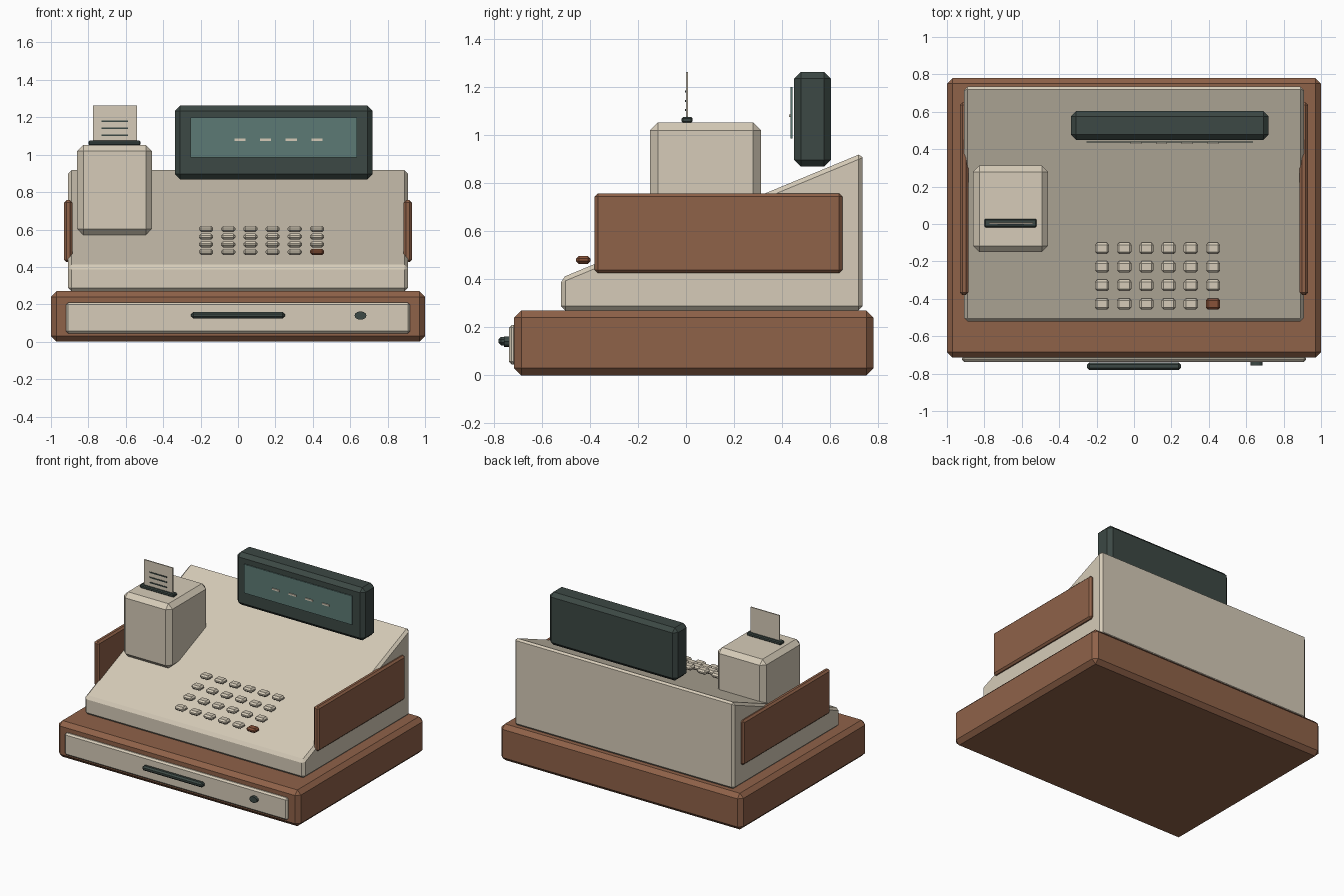
import bpy, bmesh, math

if "Cube" in bpy.data.objects:
    bpy.data.objects.remove(bpy.data.objects["Cube"])


def material(name, rgb):
    m = bpy.data.materials.new(name)
    m.diffuse_color = (*rgb, 1)
    m.use_nodes = True
    m.node_tree.nodes["Principled BSDF"].inputs["Base Color"].default_value = m.diffuse_color
    return m


BEIGE = material("warm_beige", (0.67, 0.60, 0.48))
BROWN = material("wood_brown", (0.275, 0.122, 0.066))
DARK = material("dark_green", (0.045, 0.065, 0.058))
SCREEN = material("screen_teal", (0.107, 0.195, 0.178))
RUST = material("rust_key", (0.25, 0.085, 0.04))


def finish(name, bm, mat, bevel):
    if bevel:
        bmesh.ops.bevel(bm, geom=bm.edges[:], offset=bevel, segments=1,
                        affect='EDGES', clamp_overlap=True)
    bmesh.ops.recalc_face_normals(bm, faces=bm.faces)
    mesh = bpy.data.meshes.new(name)
    bm.to_mesh(mesh)
    bm.free()
    mesh.materials.append(mat)
    ob = bpy.data.objects.new(name, mesh)
    bpy.context.collection.objects.link(ob)
    return ob


def box(name, x, y, z, mat, bevel=0):
    """Chamfered box from (min, max) ranges."""
    bm = bmesh.new()
    bmesh.ops.create_cube(bm, size=1)
    for v in bm.verts:
        v.co = [(r[0] + r[1]) / 2 + c * (r[1] - r[0]) for r, c in zip((x, y, z), v.co)]
    return finish(name, bm, mat, bevel)


def extrude_x(name, profile, x0, x1, mat, bevel=0):
    """Side profile of (y, z) points pushed along x."""
    bm = bmesh.new()
    face = bm.faces.new([bm.verts.new((x0, y, z)) for y, z in profile])
    new = bmesh.ops.extrude_face_region(bm, geom=[face])["geom"]
    bmesh.ops.translate(bm, vec=(x1 - x0, 0, 0),
                        verts=[g for g in new if isinstance(g, bmesh.types.BMVert)])
    return finish(name, bm, mat, bevel)


# Wooden base with the cash drawer
box("base", (-1, 1), (-0.715, 0.78), (0, 0.27), BROWN, 0.03)
box("drawer_front", (-0.92, 0.92), (-0.737, -0.705), (0.045, 0.21), BEIGE, 0.012)
box("drawer_handle", (-0.25, 0.25), (-0.78, -0.74), (0.125, 0.16), DARK, 0.011)
bm = bmesh.new()
bmesh.ops.create_cone(bm, cap_ends=True, segments=12, radius1=0.032, radius2=0.032, depth=0.03)
for v in bm.verts:
    v.co = (v.co.x + 0.655, v.co.z - 0.742, v.co.y * 0.7 + 0.14)
finish("drawer_lock", bm, DARK, 0)

# Sloped body and wooden side panels
extrude_x("body", [(-0.52, 0.27), (-0.52, 0.405), (0.735, 0.925), (0.735, 0.27)],
          -0.908, 0.908, BEIGE, 0.018)
for side, s in (("left", -1), ("right", 1)):
    box(side + "_side_panel", sorted((s * 0.886, s * 0.93)), (-0.38, 0.65),
        (0.425, 0.757), BROWN, 0.013)

# Receipt printer with paper
box("printer", (-0.86, -0.46), (-0.15, 0.312), (0.57, 1.052), BEIGE, 0.033)
box("paper_slot", (-0.80, -0.52), (-0.018, 0.027), (1.05, 1.075), DARK, 0.006)
box("receipt_paper", (-0.776, -0.54), (0, 0.008), (1.06, 1.262), BEIGE)
for i in range(3):
    z = 1.18 - i * 0.038
    box("receipt_line", (-0.73, -0.588), (-0.004, 0.001), (z - 0.004, z + 0.004), DARK)

# Customer display
box("display_housing", (-0.338, 0.72), (0.45, 0.603), (0.868, 1.262), DARK, 0.028)
box("display_screen", (-0.255, 0.635), (0.435, 0.442), (0.985, 1.20), SCREEN)
for i in range(4):
    x = 0.01 + i * 0.1375
    box("display_dash", (x - 0.03, x + 0.03), (0.428, 0.436), (1.074, 1.086), BEIGE)

# Keypad following the slope
for row in range(4):
    for col in range(6):
        x, y, z = -0.171 + col * 0.1187, -0.427 + row * 0.099, 0.48 + row * 0.041
        special = row == 0 and col == 5
        box("enter_key" if special else "key", (x - 0.038, x + 0.038),
            (y - 0.03, y + 0.03), (z - 0.016, z + 0.016), RUST if special else BEIGE, 0.011)
